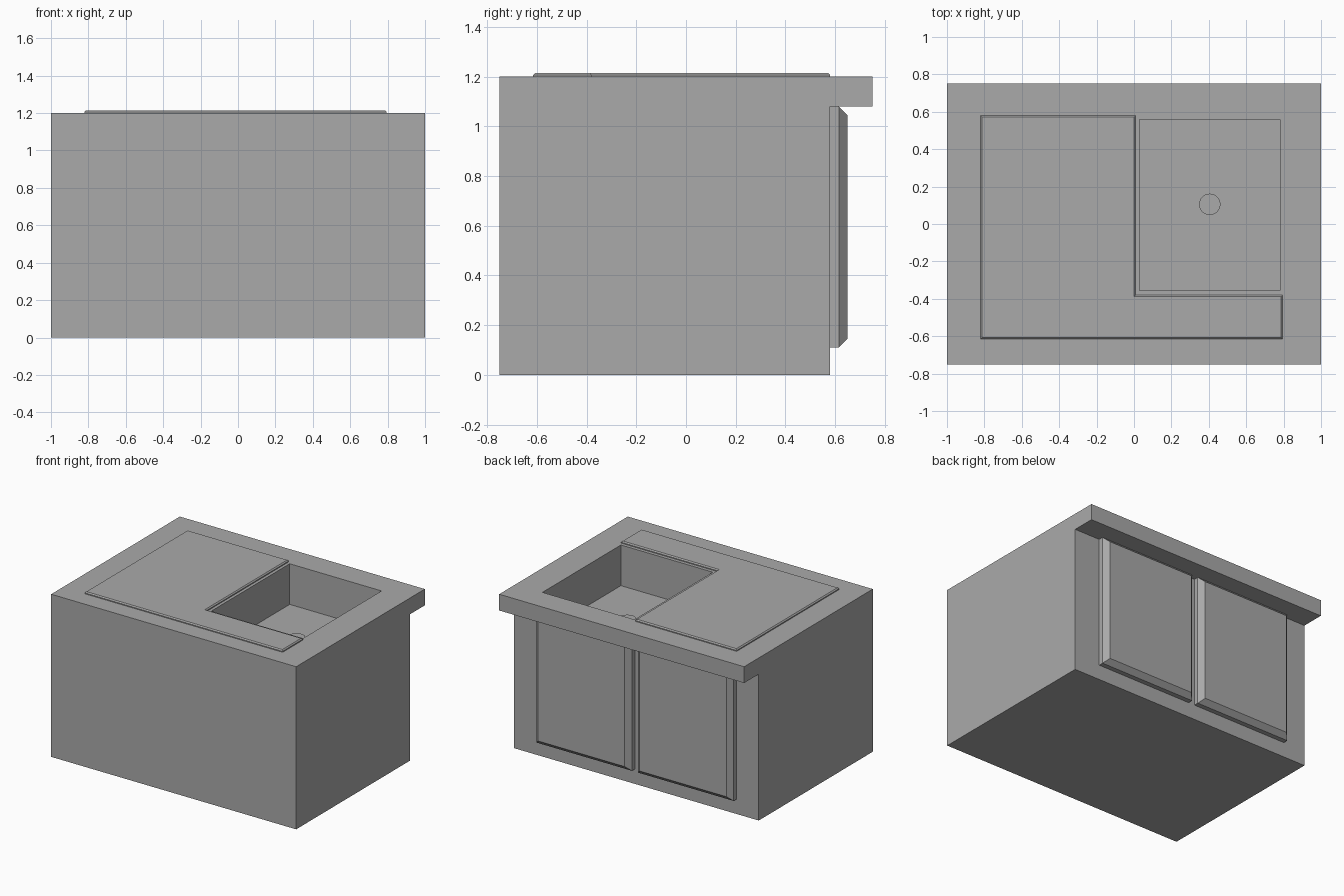
import bpy
import bmesh
from math import pi
from mathutils import Matrix

if "Cube" in bpy.data.objects:
    bpy.data.objects.remove(bpy.data.objects["Cube"], do_unlink=True)

grey = bpy.data.materials.new("plain_grey")
grey.use_nodes = True
colour = (0.4, 0.4, 0.4, 1)
grey.diffuse_color = colour
grey.node_tree.nodes["Principled BSDF"].inputs["Base Color"].default_value = colour


def rect(x0, x1, y0, y1):
    return [(x0, y0), (x1, y0), (x1, y1), (x0, y1)]


def slab(name, outline, low, high, chamfer=0, matrix=Matrix()):
    """Extrude a flat outline upwards, chamfer its top rim, then place it."""
    bm = bmesh.new()
    base = bm.faces.new([bm.verts.new((x, y, low)) for x, y in outline])
    geom = bmesh.ops.extrude_face_region(bm, geom=[base], use_keep_orig=True)["geom"]
    top_verts = [g for g in geom if isinstance(g, bmesh.types.BMVert)]
    bmesh.ops.translate(bm, vec=(0, 0, high - low), verts=top_verts)
    bmesh.ops.recalc_face_normals(bm, faces=bm.faces[:])
    if chamfer:
        rim = [e for e in bm.edges if all(v in top_verts for v in e.verts)]
        bmesh.ops.bevel(bm, geom=rim, offset=chamfer, segments=1,
                        affect='EDGES', clamp_overlap=True)
    bm.transform(matrix)
    bmesh.ops.recalc_face_normals(bm, faces=bm.faces[:])
    mesh = bpy.data.meshes.new(name)
    bm.to_mesh(mesh)
    bm.free()
    mesh.materials.append(grey)
    obj = bpy.data.objects.new(name, mesh)
    bpy.context.collection.objects.link(obj)
    return obj


# Cabinet with overhanging worktop: side profile (y, z) swept along x
profile = [(-0.75, 0), (0.58, 0), (0.58, 1.08), (0.75, 1.08), (0.75, 1.2), (-0.75, 1.2)]
along_x = Matrix(((0, 0, 1, 0), (1, 0, 0, 0), (0, 1, 0, 0), (0, 0, 0, 1)))
cabinet = slab("cabinet", profile, -1, 1, matrix=along_x)

# Basin cut into the worktop
cutter = slab("basin_cutter", rect(0.03, 0.78, -0.355, 0.56), 0.9, 1.4)
cutter.hide_render = True
cut = cabinet.modifiers.new("basin", 'BOOLEAN')
cut.operation = 'DIFFERENCE'
cut.solver = 'EXACT'
cut.object = cutter
bpy.context.view_layer.objects.active = cabinet
bpy.ops.object.modifier_apply(modifier=cut.name)
bpy.data.objects.remove(cutter, do_unlink=True)

# Drain plug on the basin floor
bpy.ops.mesh.primitive_cylinder_add(vertices=32, radius=0.057, depth=0.035,
                                    location=(0.405, 0.105, 0.9175))
drain = bpy.context.object
drain.name = "drain"
drain.data.materials.append(grey)
bpy.ops.object.shade_smooth_by_angle()

# L-shaped raised board wrapping the basin
board = [(-0.82, -0.615), (0.795, -0.615), (0.795, -0.38),
         (0.008, -0.38), (0.008, 0.58), (-0.82, 0.58)]
slab("worktop_board", board, 1.2, 1.215, chamfer=0.008)

# Pair of raised-panel doors under the overhang
face_back = Matrix.Rotation(-pi / 2, 4, 'X')
for name, x0 in (("left_door", 0.01), ("right_door", -0.82)):
    slab(name, rect(x0, x0 + 0.78, -1.08, -0.11), 0.58, 0.65,
         chamfer=0.035, matrix=face_back)
